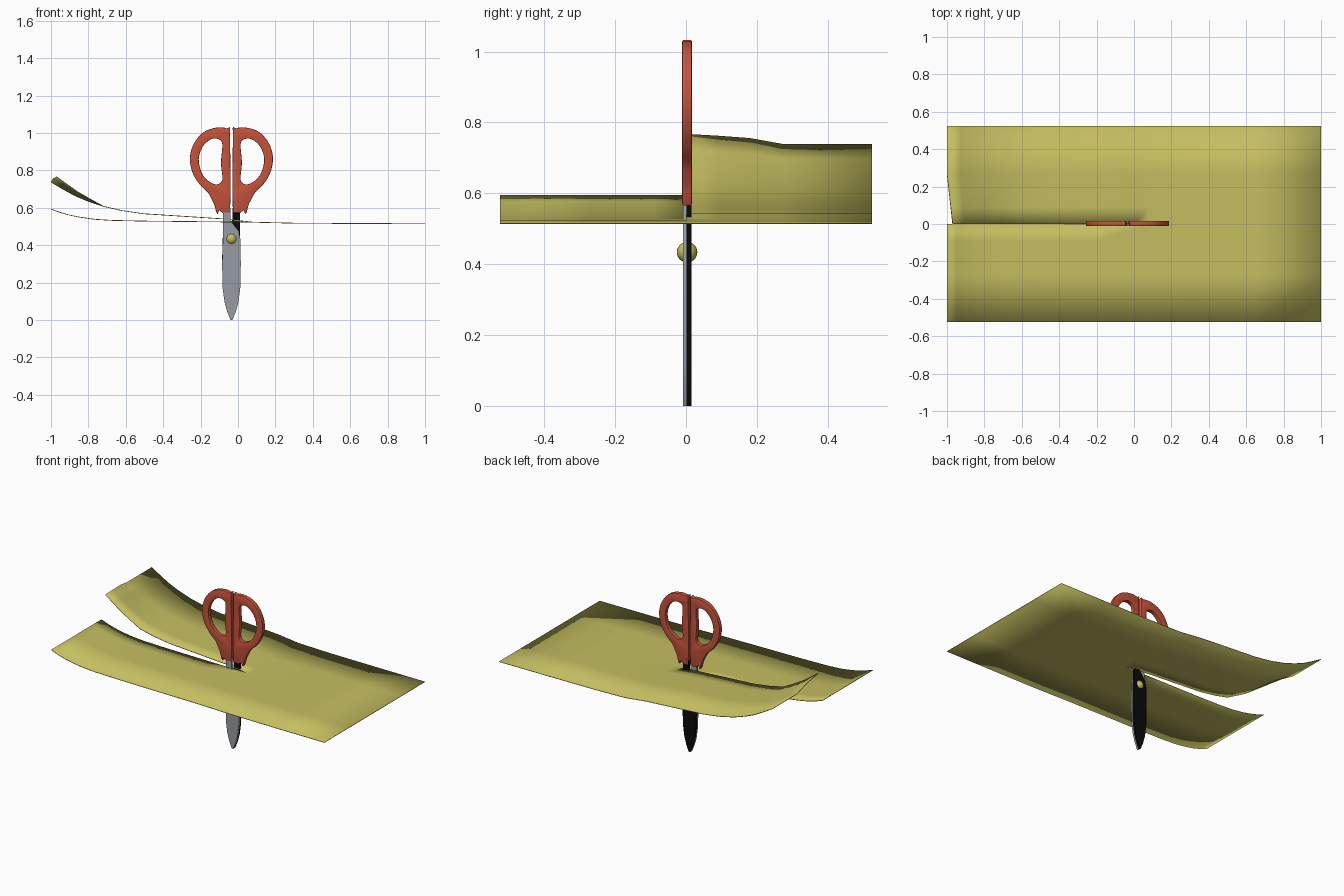
import bpy, bmesh, math
from mathutils import Matrix, Vector

if "Cube" in bpy.data.objects:
    bpy.data.objects.remove(bpy.data.objects["Cube"])

CX = -0.035  # mirror axis of the scissors


def material(name, rgb):
    m = bpy.data.materials.new(name)
    m.diffuse_color = (*rgb, 1)
    m.use_nodes = True
    m.node_tree.nodes["Principled BSDF"].inputs["Base Color"].default_value = m.diffuse_color
    return m


YELLOW = material("paper yellow", (0.56, 0.52, 0.12))
RED = material("handle red", (0.57, 0.085, 0.045))
GREY = material("steel grey", (0.31, 0.325, 0.37))
BLACK = material("blade black", (0.003, 0.003, 0.003))


def finish(obj, mat, angle=35):
    obj.data.materials.clear()
    obj.data.materials.append(mat)
    bpy.context.view_layer.objects.active = obj
    for o in bpy.context.selected_objects:
        o.select_set(False)
    obj.select_set(True)
    bpy.ops.object.shade_smooth_by_angle(angle=math.radians(angle))
    return obj


def rounded(points, steps=4):
    """Closed smooth loop through the points."""
    out, n = [], len(points)
    for i in range(n):
        a, b, c, d = [Vector(points[(i + k) % n]) for k in (-1, 0, 1, 2)]
        for s in range(steps):
            t = s / steps
            out.append(0.5 * (2 * b + (c - a) * t + (2 * a - 5 * b + 4 * c - d) * t * t
                              + (3 * b - a - 3 * c + d) * t ** 3))
    return out


def plate(name, loops, y0, y1, mat, bevel=0.0, mirror=False):
    """Solid plate from outlines in the x-z plane; later loops become holes."""
    cu = bpy.data.curves.new(name, "CURVE")
    cu.dimensions, cu.fill_mode = "2D", "BOTH"
    cu.extrude = (y1 - y0) / 2 - bevel
    cu.bevel_depth, cu.bevel_resolution, cu.offset = bevel, 1, -bevel
    for loop in loops:
        sp = cu.splines.new("POLY")
        sp.points.add(len(loop) - 1)
        sp.use_cyclic_u = True
        for p, (x, z) in zip(sp.points, loop):
            p.co = (2 * CX - x if mirror else x, z, 0, 1)
    tmp = bpy.data.objects.new(name + "_outline", cu)
    bpy.context.collection.objects.link(tmp)
    bpy.context.view_layer.update()
    me = bpy.data.meshes.new_from_object(tmp.evaluated_get(bpy.context.evaluated_depsgraph_get()))
    bpy.data.objects.remove(tmp)
    me.transform(Matrix.Translation((0, (y0 + y1) / 2, 0)) @ Matrix.Rotation(math.pi / 2, 4, "X"))
    bm = bmesh.new()
    bm.from_mesh(me)
    bmesh.ops.remove_doubles(bm, verts=bm.verts, dist=1e-5)
    bmesh.ops.recalc_face_normals(bm, faces=bm.faces)
    bm.to_mesh(me)
    bm.free()
    obj = bpy.data.objects.new(name, me)
    bpy.context.collection.objects.link(obj)
    return finish(obj, mat)


# Handles: rounded loops with a D-shaped finger hole
outer = rounded([(-0.027, 0.99), (-0.008, 1.025), (0.05, 1.028), (0.115, 1.004), (0.165, 0.945),
                 (0.187, 0.87), (0.174, 0.79), (0.135, 0.725), (0.09, 0.68), (0.06, 0.625),
                 (0.03, 0.587)])[:-3] + [(0.012, 0.573), (-0.027, 0.573), (-0.030, 0.66), (-0.030, 0.8)]
hole = rounded([(0.014, 0.94), (0.035, 0.967), (0.075, 0.966), (0.12, 0.925), (0.140, 0.86),
                (0.125, 0.79), (0.09, 0.745), (0.045, 0.725), (0.014, 0.75), (0.021, 0.84)])
plate("right_handle", [outer, hole], -0.011, 0.017, RED, 0.004)
plate("left_handle", [outer, hole], -0.011, 0.017, RED, 0.004, True)

# Blades: pointed plates with a narrow shank reaching into each handle
blade = [(-0.040, 0.0), (-0.030, 0.0), (-0.012, 0.045), (0.002, 0.095), (0.012, 0.17), (0.015, 0.30),
         (0.013, 0.43), (0.004, 0.475), (-0.020, 0.505), (-0.040, 0.535), (-0.040, 0.60),
         (-0.080, 0.60), (-0.080, 0.45), (-0.085, 0.30), (-0.082, 0.17), (-0.072, 0.095), (-0.058, 0.045)]
plate("front_blade", [blade], -0.009, 0.002, GREY)
plate("rear_blade", [blade], 0.002, 0.015, BLACK, mirror=True)

# Pivot pin
bpy.ops.mesh.primitive_uv_sphere_add(segments=20, ring_count=12, radius=0.029, location=(CX, 0.003, 0.434))
bpy.context.object.name = "pivot_pin"
finish(bpy.context.object, YELLOW, 60)

# Sheet: flat on the right, slit along the middle on the left, both strips curling up
flat = [(0.08, 0.523), (0.3, 0.518), (0.65, 0.516), (1.0, 0.515)]
front = [(-1.0, 0.593), (-0.95, 0.575), (-0.9, 0.561), (-0.84, 0.549), (-0.77, 0.539), (-0.68, 0.533),
         (-0.5, 0.529), (-0.2, 0.526)] + flat
back = [(-1.0, 0.738), (-0.93, 0.697), (-0.87, 0.664), (-0.8, 0.635), (-0.72, 0.608), (-0.62, 0.585),
        (-0.5, 0.568), (-0.25, 0.552), (-0.08, 0.541), (0.0, 0.532)] + flat
ys = (0.0, 0.09, 0.18, 0.27, 0.525)
bm = bmesh.new()
for side, profile in ((-1, front), (1, back)):
    rows = []
    for y in ys:
        row = []
        for x, z in profile:
            # the inner corner of the back strip curls further
            k = max(0, 1 - y / 0.27) * max(0, (-0.74 - x) / 0.26) if side > 0 else 0
            row.append(bm.verts.new((x + 0.03 * k, side * y, z + 0.028 * k ** 0.5 if k else z)))
        rows.append(row)
    for a, b in zip(rows, rows[1:]):
        for i in range(len(a) - 1):
            f = [a[i], a[i + 1], b[i + 1], b[i]]
            bm.faces.new(f if side > 0 else f[::-1])
# join the halves only beyond the end of the slit
bmesh.ops.remove_doubles(bm, verts=[v for v in bm.verts if v.co.x > 0.07], dist=1e-4)
me = bpy.data.meshes.new("paper_sheet")
bm.to_mesh(me)
bm.free()
sheet = bpy.data.objects.new("paper_sheet", me)
bpy.context.collection.objects.link(sheet)
finish(sheet, YELLOW, 60)
mod = sheet.modifiers.new("thickness", "SOLIDIFY")
mod.thickness, mod.offset = 0.004, 0
